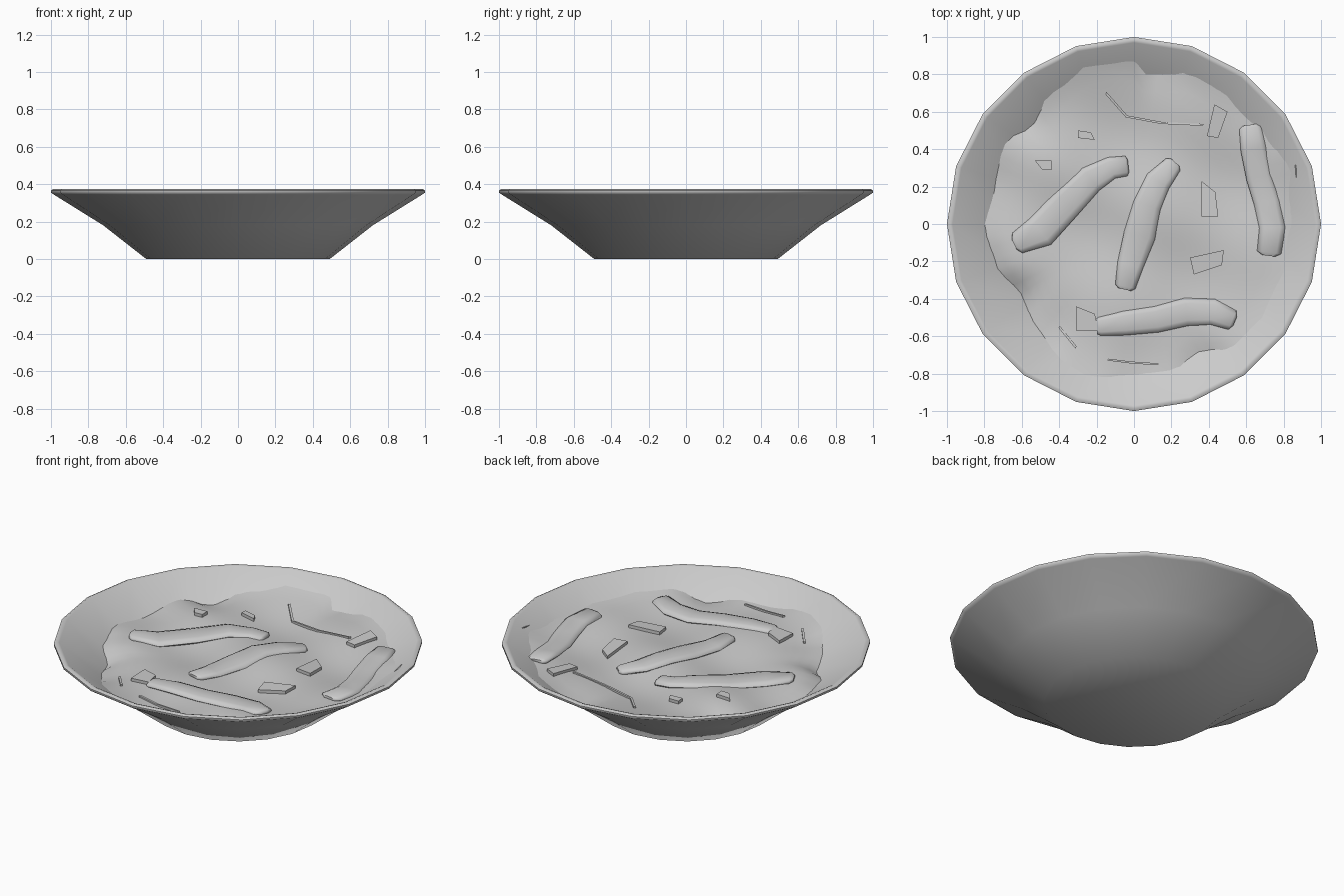
import bpy, bmesh, math
from mathutils import Vector

if "Cube" in bpy.data.objects:
    bpy.data.objects.remove(bpy.data.objects["Cube"])


def make(name, verts, faces, angle):
    me = bpy.data.meshes.new(name)
    me.from_pydata([tuple(v) for v in verts], [], faces)
    bm = bmesh.new()
    bm.from_mesh(me)
    bmesh.ops.recalc_face_normals(bm, faces=bm.faces)
    bm.to_mesh(me)
    bm.free()
    ob = bpy.data.objects.new(name, me)
    bpy.context.collection.objects.link(ob)
    bpy.ops.object.select_all(action='DESELECT')
    ob.select_set(True)
    bpy.context.view_layer.objects.active = ob
    if angle:
        bpy.ops.object.shade_smooth_by_angle(angle=math.radians(angle))
    return ob


def lathe(rings, n):
    faces = []
    for k in range(rings - 1):
        for i in range(n):
            j = (i + 1) % n
            faces.append((k*n + i, k*n + j, (k+1)*n + j, (k+1)*n + i))
    return faces


# bowl: 20-sided thin shell with a small flat rim
N = 20
profile = [(.49, 0), (.72, .18), (.985, .345), (1, .355), (1, .367), (.985, .375),
           (.97, .37), (.71, .205), (.46, .02)]
verts = [(r*math.cos(math.tau*i/N), r*math.sin(math.tau*i/N), z)
         for r, z in profile for i in range(N)]
faces = lathe(len(profile), N)
faces += [tuple(range(N)), tuple(range((len(profile)-1)*N, len(profile)*N))]
make("bowl", verts, faces, 60)

# food bed: irregular outline sitting against the inner wall
outline = [(.87, .24), (.86, .36), (.74, .46), (.6, .6), (.33, .82), (.2, .82), (.06, .82),
           (-.03, .91), (-.23, .88), (-.42, .75), (-.56, .53), (-.71, .43), (-.755, .21),
           (-.81, -.03), (-.745, -.22), (-.61, -.38), (-.5, -.6), (-.37, -.78),
           (-.18, -.85), (.0, -.82), (.18, -.81), (.35, -.7), (.58, -.65), (.7, -.51),
           (.8, -.3), (.84, -.1)]
polar = sorted((math.atan2(y, x) % math.tau, math.hypot(x, y)) for x, y in outline)
polar = [(polar[-1][0] - math.tau, polar[-1][1])] + polar + \
        [(polar[0][0] + math.tau, polar[0][1])]


def edge_radius(a):
    a %= math.tau
    for (a0, r0), (a1, r1) in zip(polar, polar[1:]):
        if a0 <= a <= a1:
            t = (a - a0)/(a1 - a0)
            t = t*t*(3 - 2*t)
            return r0 + (r1 - r0)*t
    return .8


def food_z(x, y):
    big = edge_radius(math.atan2(y, x))
    t = min(math.hypot(x, y)/big, 1)
    wall = .205 + (big - .71)*.635
    bump = .014*math.sin(7*x + 2*y + .6)*math.cos(6*y - 2*x) + .008*math.sin(11*y + 4*x)
    base = .267 + bump
    w = t**8
    return base*(1 - w) + (wall - .008)*w


M, RINGS = 80, 14
verts, faces = [], []
for k in range(1, RINGS + 1):
    for i in range(M):
        a = math.tau*i/M
        r = edge_radius(a)*k/RINGS
        x, y = r*math.cos(a), r*math.sin(a)
        verts.append((x, y, food_z(x, y)))
faces = lathe(RINGS, M)
verts.append((0, 0, food_z(0, 0)))
faces += [(len(verts) - 1, i, (i + 1) % M) for i in range(M)]
make("food_bed", verts, faces, 80)

# long curved slices: flattened section swept along a bent path
section = [(-1, 0), (-.93, .55), (-.6, 1), (.6, 1), (.93, .55), (1, 0), (.7, -1), (-.7, -1)]


def slice_piece(name, path, width):
    pts = [Vector(p) for p in path]
    first, last = pts[0], pts[-1]
    pts = [first] + [first.lerp(pts[1], .12)] + pts[1:-1] + [last.lerp(pts[-2], .12), last]
    verts = []
    for i, p in enumerate(pts):
        d = (pts[min(i+1, len(pts)-1)] - pts[max(i-1, 0)]).normalized()
        side = Vector((-d.y, d.x))
        end = i in (0, len(pts) - 1)
        w = width[min(i, len(width) - 1)]
        for u, v in section:
            q = p + side*u*w
            verts.append((q.x, q.y, food_z(p.x, p.y) + .002 + v*(.012 if end else .02)))
    n = len(section)
    faces = lathe(len(pts), n)
    faces += [tuple(range(n)), tuple(range(len(verts) - n, len(verts)))]
    make(name, verts, faces, 50)


slice_piece("slice_left", [(-.64, -.11), (-.5, -.04), (-.36, .11), (-.23, .24),
                           (-.12, .3), (-.03, .31)], [.03, .06, .09, .085, .075, .06, .055, .035])
slice_piece("slice_middle", [(-.05, -.35), (-.02, -.22), (.03, -.06), (.07, .1),
                             (.13, .23), (.22, .33)], [.035, .055, .07, .085, .075, .07, .05, .03])
slice_piece("slice_right", [(.62, .53), (.64, .4), (.67, .25), (.71, .12),
                            (.74, -.02), (.72, -.17)], [.04, .06, .07, .07, .07, .07, .065, .035])
slice_piece("slice_front", [(-.2, -.55), (-.05, -.53), (.12, -.51), (.28, -.47),
                            (.42, -.47), (.54, -.52)], [.04, .05, .065, .07, .075, .07, .055, .025])

# chopped chips: thin tilted quads
chips = [[(.39, .47), (.45, .46), (.5, .6), (.43, .64)],
         [(.36, .04), (.45, .04), (.435, .17), (.36, .23)],
         [(.32, -.27), (.47, -.22), (.48, -.14), (.3, -.18)],
         [(-.31, -.57), (-.19, -.57), (-.21, -.48), (-.31, -.44)],
         [(-.3, .46), (-.21, .45), (-.23, .49), (-.3, .5)],
         [(-.53, .34), (-.44, .34), (-.44, .29), (-.49, .29)]]
for n, quad in enumerate(chips):
    verts = [(x, y, food_z(x, y) + dz) for dz in (-.015, .018) for x, y in quad]
    make(f"chip_{n + 1}", verts, lathe(2, 4) + [(0, 1, 2, 3), (4, 5, 6, 7)], 0)

# thin shreds half sunk in the food
shreds = [[(-.15, .7), (-.04, .575), (.15, .54), (.37, .53)],
          [(-.4, -.55), (-.31, -.66)],
          [(-.14, -.725), (-.02, -.74), (.13, -.75)],
          [(.865, .32), (.87, .25)]]
for n, path in enumerate(shreds):
    verts = []
    for x, y in path:
        z = food_z(x, y)
        verts += [(x - .004, y - .005, z - .01), (x + .004, y + .005, z - .01),
                  (x + .004, y + .005, z + .01), (x - .004, y - .005, z + .01)]
    m = len(verts)
    make(f"shred_{n + 1}", verts, lathe(len(path), 4) + [(0, 1, 2, 3), (m-4, m-3, m-2, m-1)], 0)
